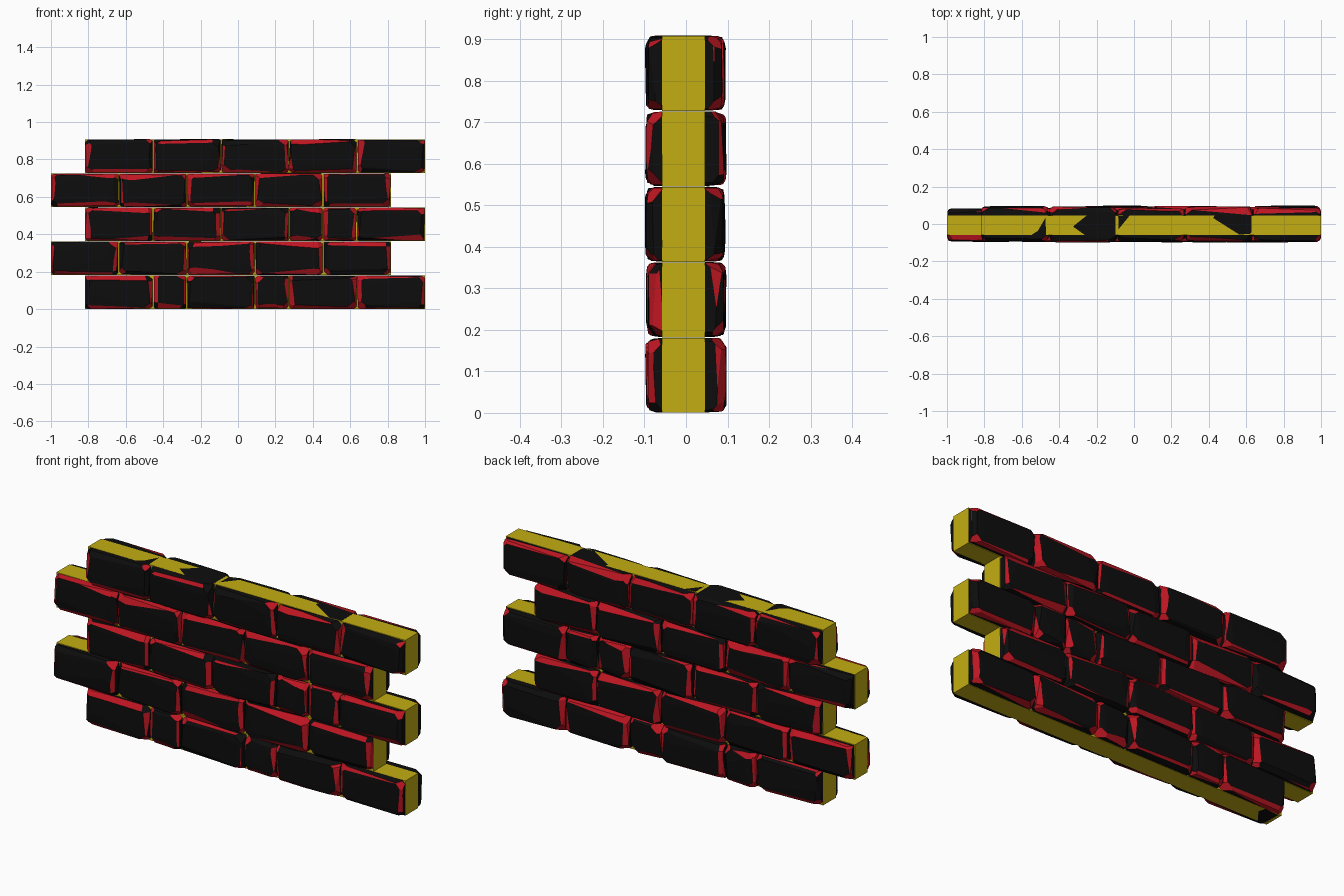
import bpy, bmesh, random
from itertools import product
from mathutils import Vector

if "Cube" in bpy.data.objects:
    bpy.data.objects.remove(bpy.data.objects["Cube"])

random.seed(7)
U = 2 / 11                       # half-brick length and row height
rnd = random.uniform


def material(name, rgb):
    m = bpy.data.materials.new(name)
    m.diffuse_color = (*rgb, 1)
    m.use_nodes = True
    m.node_tree.nodes["Principled BSDF"].inputs["Base Color"].default_value = m.diffuse_color
    return m


BLACK = material("brick_face", (0.004, 0.004, 0.004))
RED = material("brick_worn_edge", (0.52, 0.008, 0.016))
YELLOW = material("mortar", (0.55, 0.42, 0.006))


def add_object(name, bm, mats):
    bmesh.ops.recalc_face_normals(bm, faces=bm.faces[:])
    me = bpy.data.meshes.new(name)
    bm.to_mesh(me)
    bm.free()
    for m in mats:
        me.materials.append(m)
    ob = bpy.data.objects.new(name, me)
    bpy.context.collection.objects.link(ob)
    return ob


def box(lo, hi, jitter=(0, 0, 0)):
    bm = bmesh.new()
    bmesh.ops.create_cube(bm, size=1)
    for v in bm.verts:
        for i in range(3):
            inset = rnd(0, jitter[i])
            v.co[i] = hi[i] - inset if v.co[i] > 0 else lo[i] + inset
    return bm


def chip(bm, half, sign, ext, mat):
    """Slice off an edge or corner; ext is the cut length along each axis."""
    n = Vector([s / e if s else rnd(-0.55, 0.55) / h
                for s, e, h in zip(sign, ext, half)])
    p = Vector([s * h for s, h in zip(sign, half)])
    i = 0 if sign[0] else 1
    p[i] -= sign[i] * ext[i]
    cut = bmesh.ops.bisect_plane(bm, geom=bm.verts[:] + bm.edges[:] + bm.faces[:],
                                 plane_co=p, plane_no=n, clear_outer=True)
    edges = [e for e in cut["geom_cut"] if isinstance(e, bmesh.types.BMEdge)]
    if len(edges) > 2:
        bmesh.ops.edgeloop_fill(bm, edges=edges, mat_nr=mat)


def brick(name, x0, x1, z0, z1):
    y0, y1 = -rnd(0.093, 0.1), rnd(0.084, 0.1)
    mid = Vector(((x0 + x1) / 2, (y0 + y1) / 2, (z0 + z1) / 2))
    half = ((x1 - x0) / 2, (y1 - y0) / 2, (z1 - z0) / 2)
    bm = box([-h for h in half], half, (0.006, 0.005, 0.005))
    # edges running through the wall
    for sx, sz in product((-1, 1), repeat=2):
        chip(bm, half, (sx, 0, sz), (rnd(.008, .02), 1, rnd(.006, .015)), 0)
    # front and back rims: shallow dark chamfer, then worn red chamfers
    for sy, s in product((-1, 1), repeat=2):
        for axis in (0, 2):
            sign = [0, sy, 0]
            sign[axis] = s
            for w, d, mat in ((rnd(.05, .08), rnd(.004, .009), 0),
                              (rnd(.018, .034), rnd(.014, .025), int(rnd(0, 1) < .75)),
                              (rnd(.006, .014), rnd(.025, .045), int(rnd(0, 1) < .6))):
                chip(bm, half, sign, (w, d, w), mat)
    # worn corners
    for sign in product((-1, 1), repeat=3):
        chip(bm, half, sign, (rnd(.045, .085), rnd(.04, .06), rnd(.035, .065)),
             int(rnd(0, 1) < .8))
    ob = add_object(name, bm, [BLACK, RED])
    ob.location = mid


# brick lengths in half-brick units, bottom row first
rows = [(2, 1, 2, 1, 2, 2), (2,) * 5, (2, 2, 2, 1, 1, 2), (2,) * 5, (2,) * 5]
for r, lengths in enumerate(rows):
    x = -1 if r % 2 else -1 + U
    z0, z1 = r * U, (r + 1) * U
    # mortar core of this row
    e = 0.001
    add_object(f"mortar_row_{r}",
               box((x + e, -0.058, z0 + e * (r == 0)), (x + 10 * U - e, 0.046, z1 - e)),
               [YELLOW])
    for i, n in enumerate(lengths):
        brick(f"brick_{r}_{i}", x, x + n * U, z0, z1)
        x += n * U
